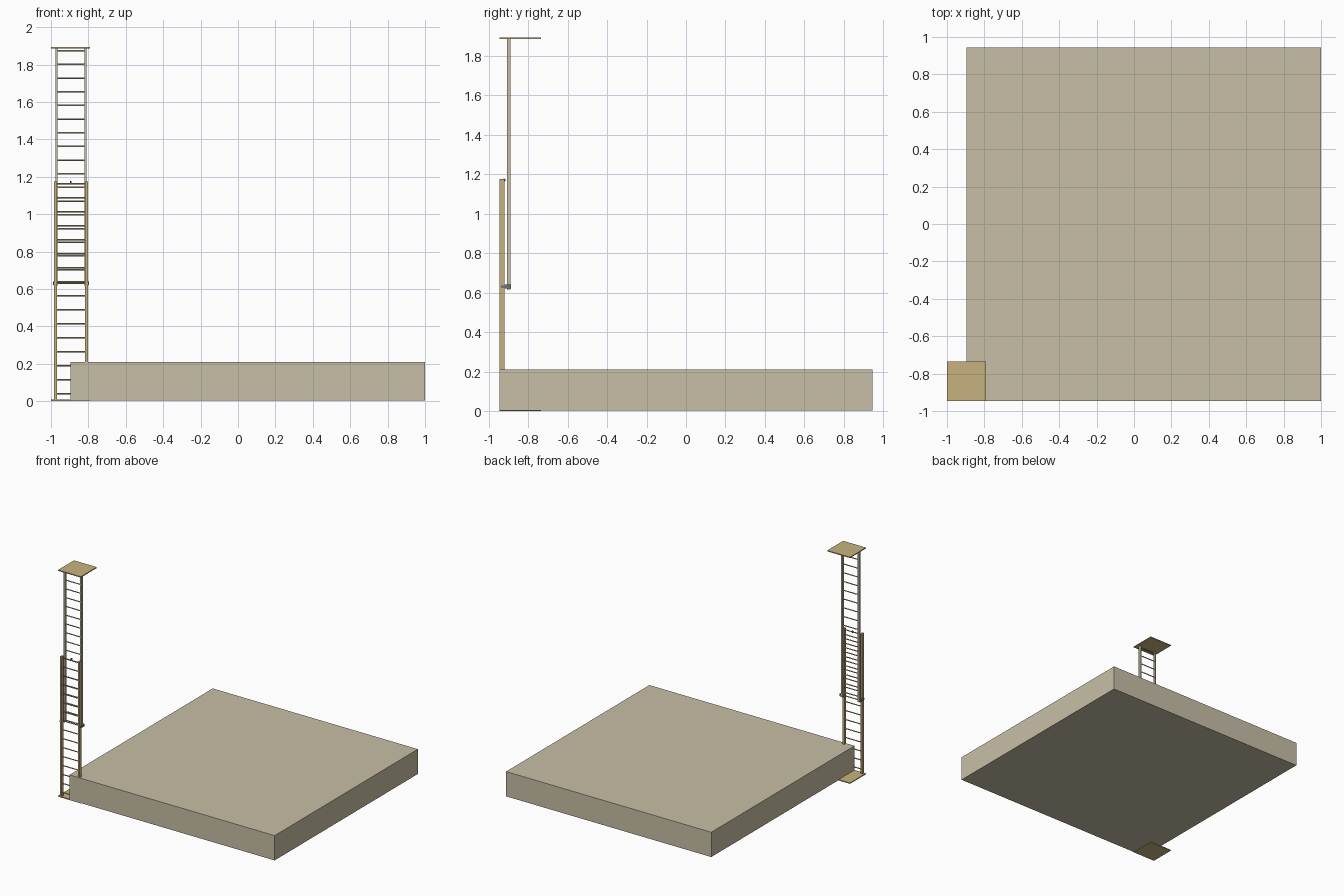
import bpy, math

if "Cube" in bpy.data.objects:
    bpy.data.objects.remove(bpy.data.objects["Cube"])


def material(name, rgb):
    m = bpy.data.materials.new(name)
    m.diffuse_color = (*rgb, 1)
    m.use_nodes = True
    m.node_tree.nodes["Principled BSDF"].inputs["Base Color"].default_value = m.diffuse_color
    return m


STONE = material("pale stone", (0.57, 0.52, 0.38))
WOOD = material("tan wood", (0.57, 0.45, 0.21))
GREY = material("grey metal", (0.16, 0.16, 0.18))


def box(name, x, y, z, mat):
    """Box from (min, max) ranges on each axis."""
    mid = [(a + b) / 2 for a, b in (x, y, z)]
    bpy.ops.mesh.primitive_cube_add(size=1, location=mid)
    ob = bpy.context.object
    ob.name = name
    ob.scale = [b - a for a, b in (x, y, z)]
    bpy.ops.object.transform_apply(location=False, rotation=False, scale=True)
    ob.data.materials.append(mat)
    return ob


def rod(name, x, y, z, length, radius, mat):
    """Round bar lying along x."""
    bpy.ops.mesh.primitive_cylinder_add(vertices=10, radius=radius, depth=length,
                                        location=(x, y, z),
                                        rotation=(0, math.pi / 2, 0))
    ob = bpy.context.object
    ob.name = name
    ob.data.materials.append(mat)
    bpy.ops.object.shade_smooth_by_angle()
    return ob


CX = -0.893  # ladder centre line


def ladder(name, outer, inner, y, z, first_rung, step, count, mat):
    # side rails
    for side, label in ((-1, "left"), (1, "right")):
        xs = sorted((CX + side * outer, CX + side * inner))
        box(f"{name}_{label}_rail", xs, y, z, mat)
    # rungs repeated by an array
    rung = rod(f"{name}_rungs", CX, sum(y) / 2, first_rung, 2 * inner + 0.006, 0.0042, mat)
    arr = rung.modifiers.new("rungs", 'ARRAY')
    arr.count = count
    arr.use_relative_offset = False
    arr.use_constant_offset = True
    # local x points down in world space after the quarter turn about y
    arr.constant_offset_displace = (-step, 0, 0)


# ground slab
box("slab", (-0.895, 1.0), (-0.945, 0.945), (0.003, 0.21), STONE)

# square plates at foot and head
for label, z0 in (("foot_plate", 0.0), ("head_plate", 1.885)):
    box(label, (-1.0, -0.79), (-0.945, -0.735), (z0, z0 + 0.008), WOOD)

# two sliding ladder sections
ladder("lower_ladder", 0.090, 0.074, (-0.944, -0.920), (0.008, 1.176), 0.04, 0.0749, 16, WOOD)
ladder("upper_ladder", 0.083, 0.071, (-0.908, -0.888), (0.615, 1.885), 0.631, 0.0731, 18, STONE)

# guide brackets joining the sections
for side, label in ((-1, "left"), (1, "right")):
    xs = sorted((CX + side * 0.083, CX + side * 0.097))
    box(f"{label}_bracket", xs, (-0.920, -0.886), (0.621, 0.640), GREY)
    xs = sorted((CX + side * 0.090, CX + side * 0.097))
    box(f"{label}_bracket_hook", xs, (-0.938, -0.920), (0.624, 0.636), GREY)

# pulley on the top rung of the lower section
rod("pulley", CX, -0.922, 1.170, 0.008, 0.008, GREY)
